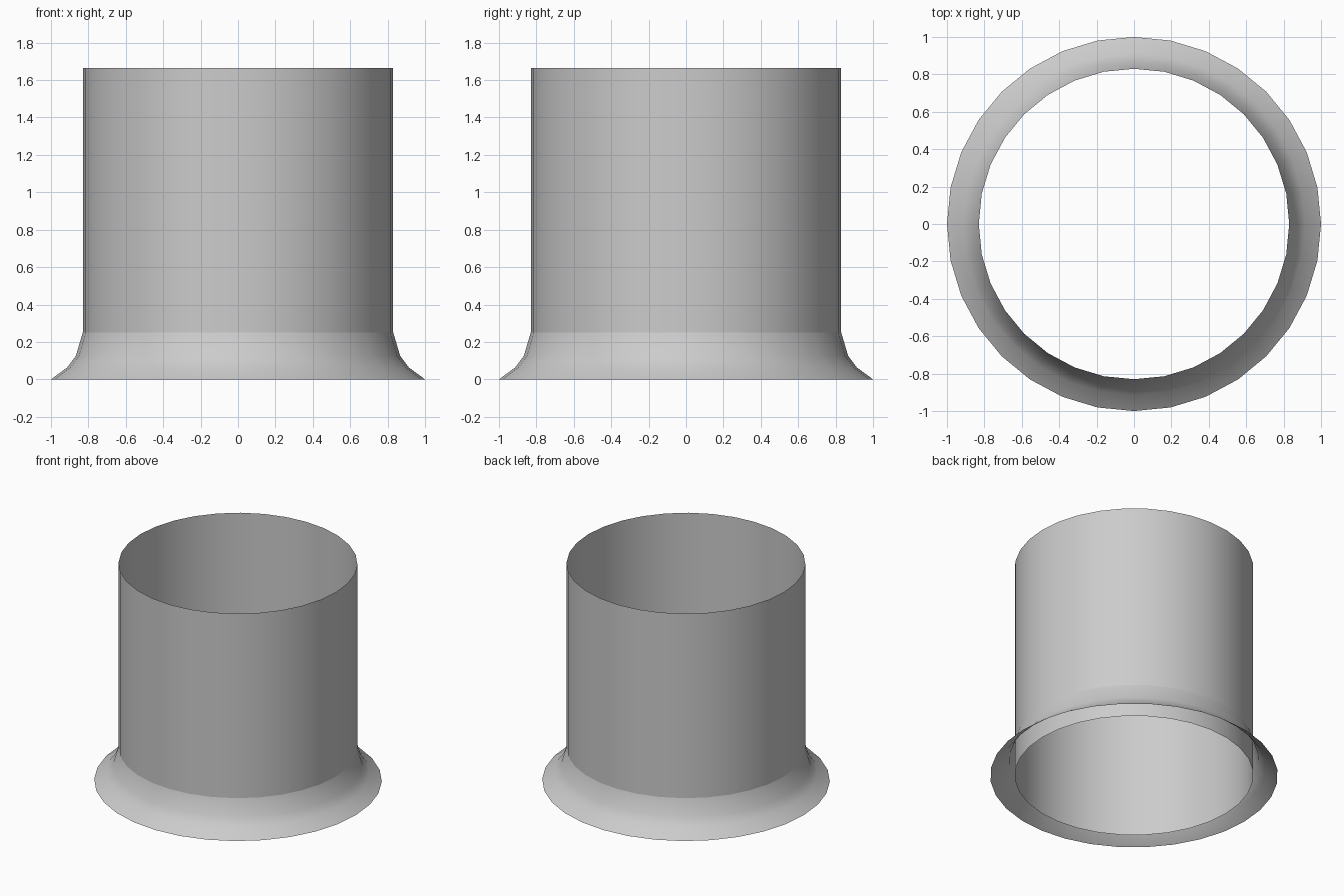
import bpy, bmesh
from math import cos, sin, tau, radians

if "Cube" in bpy.data.objects:
    bpy.data.objects.remove(bpy.data.objects["Cube"])

SIDES = 32


def lathe(name, profile):
    """Open surface of revolution about z from (radius, height) points, bottom to top."""
    bm = bmesh.new()
    rings = [[bm.verts.new((r * cos(tau * i / SIDES), r * sin(tau * i / SIDES), z))
              for i in range(SIDES)] for r, z in profile]
    for low, high in zip(rings, rings[1:]):
        for i in range(SIDES):
            j = (i + 1) % SIDES
            bm.faces.new((low[i], low[j], high[j], high[i]))
    mesh = bpy.data.meshes.new(name)
    bm.to_mesh(mesh)
    bm.free()
    obj = bpy.data.objects.new(name, mesh)
    bpy.context.collection.objects.link(obj)
    bpy.ops.object.select_all(action='DESELECT')
    obj.select_set(True)
    bpy.context.view_layer.objects.active = obj
    bpy.ops.object.shade_smooth_by_angle(angle=radians(40))
    return obj


# Open thin-walled tube, running down to the floor inside the skirt
lathe("tube", [(0.83, 0), (0.83, 0.25), (0.83, 1.665)])

# Concave flared skirt around the foot, open underneath
lathe("flared_skirt", [(1.0, 0), (0.914, 0.063), (0.867, 0.125), (0.83, 0.25)])
